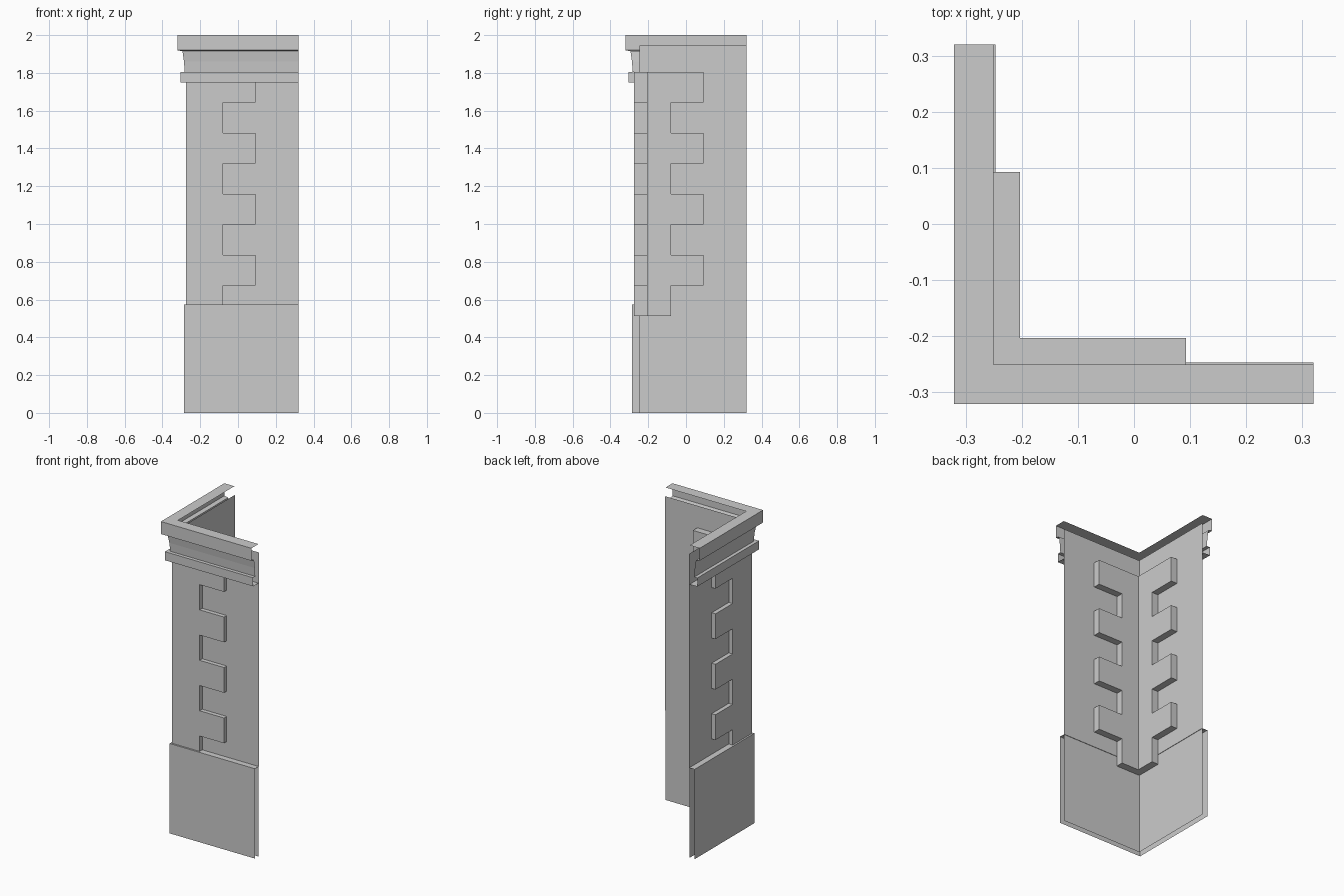
import bpy
import bmesh

cube = bpy.data.objects.get("Cube")
if cube:
    bpy.data.objects.remove(cube, do_unlink=True)

stone = bpy.data.materials.new("grey stone")
stone.use_nodes = True
GREY = (0.6, 0.6, 0.6, 1)
stone.diffuse_color = GREY
stone.node_tree.nodes["Principled BSDF"].inputs["Base Color"].default_value = GREY

END = 0.32  # open end of both wings


def finish(name, bm):
    mesh = bpy.data.meshes.new(name)
    bm.to_mesh(mesh)
    bm.free()
    mesh.materials.append(stone)
    obj = bpy.data.objects.new(name, mesh)
    bpy.context.collection.objects.link(obj)
    return obj


def corner_sweep(name, profile):
    """Sweep an upward (offset, height) profile round the corner as an open sheet."""
    bm = bmesh.new()
    rows = [[bm.verts.new(p) for p in ((d, END, z), (d, d, z), (END, d, z))]
            for d, z in profile]
    for low, high in zip(rows, rows[1:]):
        for i in range(2):
            bm.faces.new((low[i], low[i + 1], high[i + 1], high[i]))
    return finish(name, bm)


def quoin(name, reach, bottom, height, outer=-0.274, inner=-0.203):
    """L-shaped corner block with equal legs."""
    outline = [(outer, outer), (reach, outer), (reach, inner),
               (inner, inner), (inner, reach), (outer, reach)]
    bm = bmesh.new()
    base = bm.faces.new([bm.verts.new((x, y, bottom)) for x, y in outline])
    top = bmesh.ops.extrude_face_region(bm, geom=[base])["geom"]
    bmesh.ops.translate(bm, vec=(0, 0, height),
                        verts=[v for v in top if isinstance(v, bmesh.types.BMVert)])
    bmesh.ops.recalc_face_normals(bm, faces=bm.faces)
    return finish(name, bm)


# Wall sheet, with a slight step at the plinth line
corner_sweep("wall", [(-0.25, 0), (-0.25, 0.575), (-0.247, 0.575), (-0.247, 1.945)])

# Plinth facing with a flat ledge on top
corner_sweep("plinth", [(-0.285, 0), (-0.285, 0.575), (-0.25, 0.575)])

# Cornice: lower band, leaning frieze, projecting cap
corner_sweep("cornice", [(-0.25, 1.75), (-0.304, 1.75), (-0.304, 1.805),
                         (-0.282, 1.805), (-0.286, 1.86), (-0.294, 1.915),
                         (-0.321, 1.92), (-0.321, 2.0), (-0.25, 2.0)])

# Alternating short and long corner blocks
COURSE = 0.1615
for i in range(8):
    kind, reach = (("short", -0.08), ("long", 0.093))[i % 2]
    quoin(f"{kind}_quoin_{i // 2 + 1}", reach, 0.512 + i * COURSE, COURSE)
